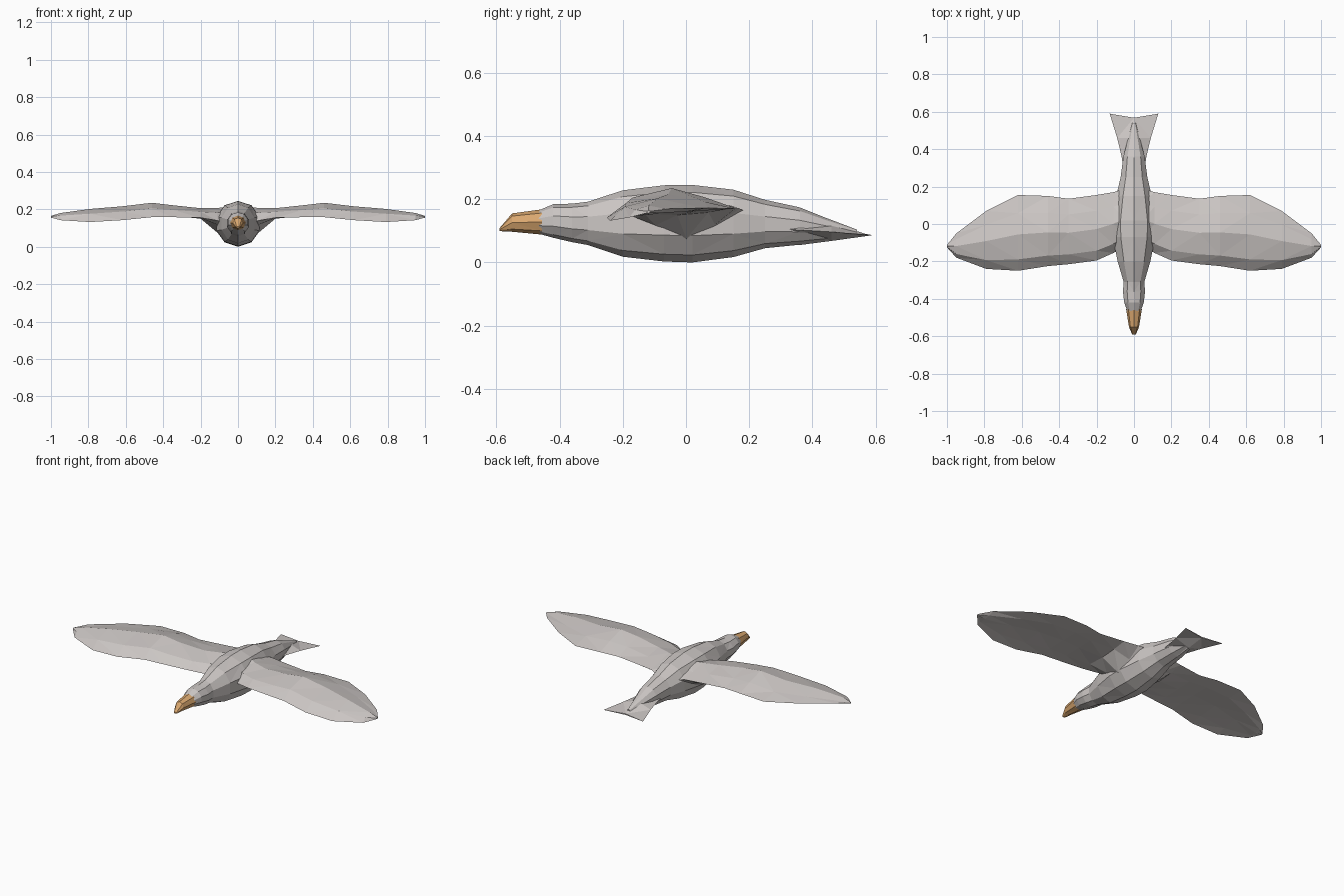
import bpy, bmesh, math
from mathutils import Vector

cube = bpy.data.objects.get("Cube")
if cube:
    bpy.data.objects.remove(cube)


def material(name, rgb):
    m = bpy.data.materials.new(name)
    m.use_nodes = True
    m.diffuse_color = (*rgb, 1)
    bsdf = m.node_tree.nodes["Principled BSDF"]
    bsdf.inputs["Base Color"].default_value = (*rgb, 1)
    bsdf.inputs["Roughness"].default_value = 0.9
    return m


feather = material("pale grey feathers", (0.60, 0.565, 0.55))
horn = material("orange beak", (0.70, 0.39, 0.16))


def loft(name, rings, mat):
    """Skin a list of equal-sized rings into a closed, flat-shaded mesh."""
    bm = bmesh.new()
    rows = [[bm.verts.new(p) for p in ring] for ring in rings]
    n = len(rows[0])
    for a, b in zip(rows, rows[1:]):
        for i in range(n):
            j = (i + 1) % n
            bm.faces.new((a[i], a[j], b[j], b[i]))
    bm.faces.new(rows[0])
    bm.faces.new(rows[-1])
    bmesh.ops.triangulate(bm, faces=bm.faces[:], quad_method='SHORT_EDGE')
    bmesh.ops.recalc_face_normals(bm, faces=bm.faces[:])
    mesh = bpy.data.meshes.new(name)
    bm.to_mesh(mesh)
    bm.free()
    mesh.materials.append(mat)
    obj = bpy.data.objects.new(name, mesh)
    bpy.context.collection.objects.link(obj)
    return obj


def oval(y, half_width, bottom, top, sides):
    """Cross-section across the body with a vertex on the back ridge."""
    mid, h = (bottom + top) / 2, (top - bottom) / 2
    angles = [math.tau * i / sides for i in range(sides)]
    return [Vector((half_width * math.sin(a), y, mid + h * math.cos(a))) for a in angles]


# Body, neck and head: y, half width, bottom, top
body = [(-0.47, 0.036, 0.092, 0.163), (-0.42, 0.055, 0.078, 0.184),
        (-0.36, 0.062, 0.064, 0.186), (-0.31, 0.058, 0.055, 0.192),
        (-0.20, 0.092, 0.018, 0.228), (-0.07, 0.120, 0.003, 0.244),
        (0.02, 0.122, 0.000, 0.245), (0.15, 0.100, 0.017, 0.230),
        (0.25, 0.075, 0.045, 0.198), (0.36, 0.060, 0.056, 0.174),
        (0.44, 0.038, 0.068, 0.142), (0.54, 0.010, 0.082, 0.104)]
loft("body", [oval(*row, 10) for row in body], feather)

# Beak, hooked down to a blunt tip
beak = [(-0.455, 0.042, 0.088, 0.168), (-0.55, 0.027, 0.097, 0.155),
        (-0.59, 0.010, 0.099, 0.108)]
loft("beak", [oval(*row, 8) for row in beak], horn)

# Fanned tail with a shallow notch in its rear edge
tail = [(0.25, 0.05, 0.07, 0.15), (0.36, 0.066, 0.055, 0.15),
        (0.46, 0.09, 0.068, 0.125), (0.59, 0.13, 0.083, 0.09)]
tail_rings = [oval(*row, 4) for row in tail]
for p in tail_rings[-1]:
    if abs(p.x) < 0.01:
        p.y -= 0.022
loft("tail", tail_rings, feather)

# Wing sections: x, leading y, trailing y, leading z, trailing z, crest z, underside z
wing = [(0.05, -0.12, 0.19, 0.13, 0.16, 0.215, 0.05),
        (0.11, -0.155, 0.17, 0.14, 0.17, 0.207, 0.075),
        (0.20, -0.195, 0.155, 0.155, 0.17, 0.206, 0.15),
        (0.35, -0.215, 0.135, 0.158, 0.17, 0.222, 0.165),
        (0.46, -0.225, 0.15, 0.158, 0.174, 0.235, 0.168),
        (0.62, -0.25, 0.155, 0.142, 0.17, 0.216, 0.165),
        (0.79, -0.24, 0.07, 0.132, 0.172, 0.202, 0.158),
        (0.95, -0.18, -0.05, 0.142, 0.17, 0.18, 0.15),
        (1.0, -0.125, -0.112, 0.156, 0.162, 0.165, 0.155)]
# Points round a section: chord fraction, blend towards crest or underside
upper = [(0, 0), (0.15, 0.6), (0.48, 1), (0.76, 0.55), (1, 0)]
under = [(0.76, 0.5), (0.48, 1), (0.18, 0.4)]


def airfoil(side, x, lead, trail, z_lead, z_trail, crest, belly):
    ring = []
    for points, target in ((upper, crest), (under, belly)):
        for f, blend in points:
            chord = z_lead + (z_trail - z_lead) * f
            ring.append(Vector((side * x, lead + (trail - lead) * f,
                                chord + (target - chord) * blend)))
    return ring


for side, label in ((1, "left"), (-1, "right")):
    loft(label + "_wing", [airfoil(side, *row) for row in wing], feather)
